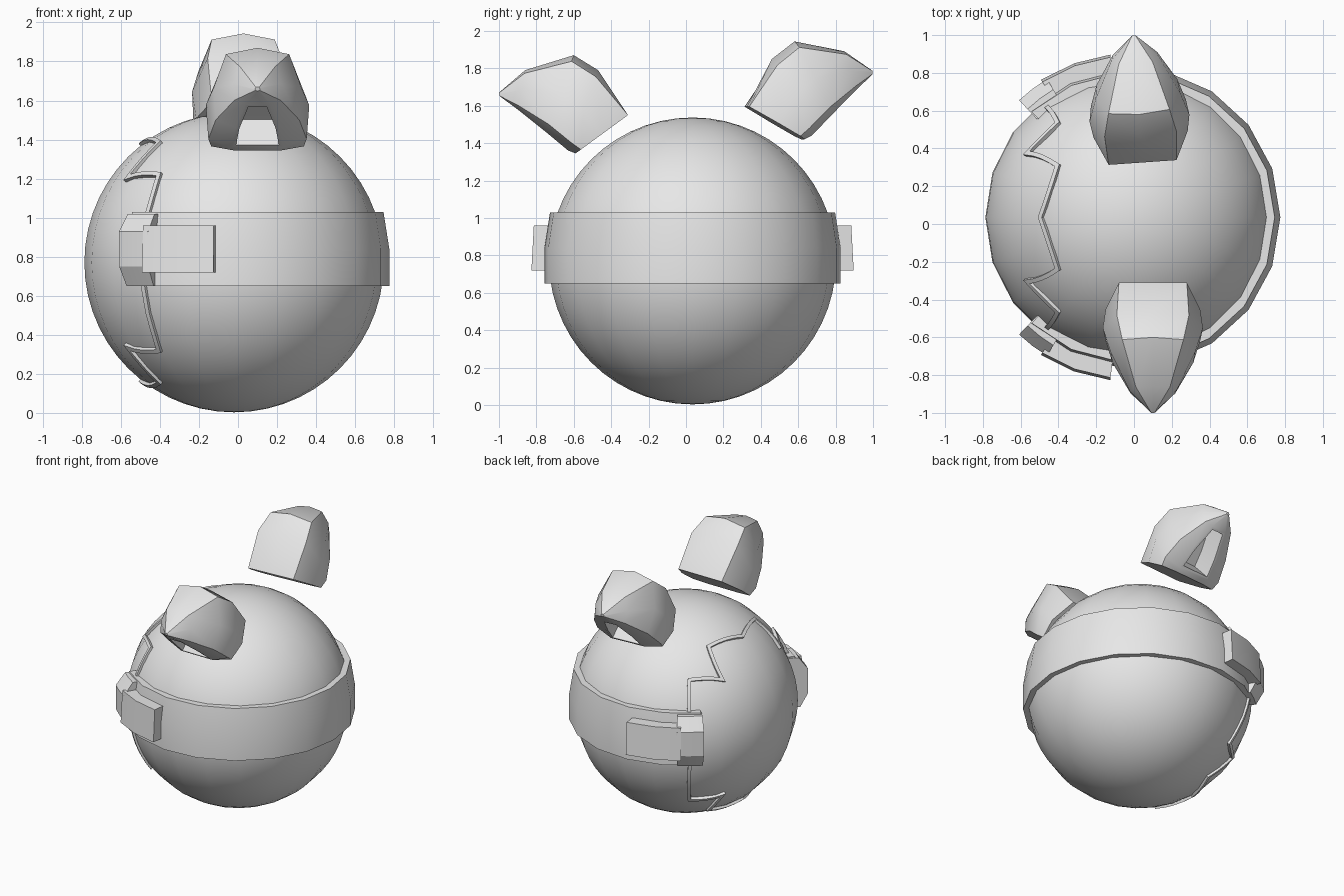
import bpy, bmesh, math
from mathutils import Vector, Matrix

if "Cube" in bpy.data.objects:
    bpy.data.objects.remove(bpy.data.objects["Cube"])

C = Vector((-0.02, 0.035, 0.77))   # ball centre
R = 0.767

grey = bpy.data.materials.new("plain_grey")
grey.diffuse_color = (0.8, 0.8, 0.8, 1)
grey.use_nodes = True
grey.node_tree.nodes["Principled BSDF"].inputs["Base Color"].default_value = grey.diffuse_color


def finish(bm, name, angle=30):
    bmesh.ops.recalc_face_normals(bm, faces=bm.faces[:])
    me = bpy.data.meshes.new(name)
    bm.to_mesh(me)
    bm.free()
    ob = bpy.data.objects.new(name, me)
    bpy.context.collection.objects.link(ob)
    me.materials.append(grey)
    bpy.ops.object.select_all(action='DESELECT')
    ob.select_set(True)
    bpy.context.view_layer.objects.active = ob
    bpy.ops.object.shade_smooth_by_angle(angle=math.radians(angle))
    return ob


def loft(bm, rings, closed=False):
    """Skin a list of rings of points; cap the ends unless closed."""
    vs = [[bm.verts.new(p) for p in ring] for ring in rings]
    n, grid = len(vs[0]), []
    for i in range(len(vs) if closed else len(vs) - 1):
        a, b = vs[i], vs[(i + 1) % len(vs)]
        grid.append([bm.faces.new((a[j], a[(j + 1) % n], b[(j + 1) % n], b[j]))
                     for j in range(n)])
    if not closed:
        bm.faces.new(vs[0])
        bm.faces.new(vs[-1])
    return vs, grid


def arc(name, start, end, steps, profile, angle=30):
    """Sweep an (r, z) profile around the ball's vertical axis."""
    bm = bmesh.new()
    rings = []
    for i in range(steps + 1):
        a = math.radians(start + (end - start) * i / steps)
        rings.append([(C.x + r * math.cos(a), C.y + r * math.sin(a), z)
                      for r, z in profile])
    loft(bm, rings)
    return finish(bm, name, angle)


# Ball body
bm = bmesh.new()
bmesh.ops.create_uvsphere(bm, u_segments=20, v_segments=28, radius=R,
                          matrix=Matrix.Translation(C))
finish(bm, "ball_body", 40)

# Strap round the ball, open on the left
arc("strap", -133, 133, 14,
    [(0.69, 0.65), (0.69, 1.03), (0.765, 1.03), (0.795, 0.84), (0.795, 0.65)])

# Thick strap ends and raised plates, front and back
for side, s in (("front", -1), ("back", 1)):
    arc("strap_end_" + side, s * 121, s * 133.5, 2,
        [(0.70, 0.65), (0.70, 1.02), (0.79, 1.02), (0.855, 0.93),
         (0.855, 0.75), (0.80, 0.65)], 20)
    arc("strap_plate_" + side, s * 97, s * 123, 2,
        [(0.76, 0.72), (0.76, 0.96), (0.855, 0.96), (0.868, 0.72)])

# Zigzag seam: (angle round the x axis, x offset) for one quarter, mirrored
quarter = [(0, -0.48), (24, -0.435), (42, -0.38), (52, -0.54), (66, -0.38), (90, -0.47)]
half = quarter + [(180 - a, x) for a, x in quarter[-2::-1]]
path = half + [(360 - a, x) for a, x in half[-2:0:-1]]
dirs = []
for i, (a0, x0) in enumerate(path):
    a1, x1 = path[(i + 1) % len(path)]
    a1 += 360 if a1 < a0 else 0
    for k in range(4):
        a = math.radians(a0 + (a1 - a0) * k / 4)
        x = x0 + (x1 - x0) * k / 4
        r = math.sqrt(R * R - x * x)
        dirs.append(Vector((x, -r * math.cos(a), r * math.sin(a))) / R)
rings = []
for i, d in enumerate(dirs):
    t0 = (d - dirs[i - 1]).normalized()
    t1 = (dirs[(i + 1) % len(dirs)] - d).normalized()
    side = d.cross(t0 + t1).normalized()
    w = 0.012 / max(0.5, side.dot(d.cross(t1).normalized()))
    rings.append([C + d * 0.745 - side * w, C + d * 0.745 + side * w,
                  C + d * 0.782 + side * w, C + d * 0.782 - side * w])
bm = bmesh.new()
loft(bm, rings, closed=True)
finish(bm, "zigzag_seam")

# Hollow pointed caps: local +y is outward; sections run from lower to upper edge
SECTION = [(-0.5, 0), (0.5, 0), (0.95, 0.1), (1, 0.5), (0.72, 0.92), (0, 1),
           (-0.72, 0.92), (-1, 0.5), (-0.95, 0.1)]
SPINE = [  # lower (y, z), upper (y, z), half width
    ((0.14, -0.105), (-0.14, 0.10), 0.25),
    ((0.18, -0.09), (0.02, 0.34), 0.265),
    ((0.30, 0.01), (0.15, 0.42), 0.225),
    ((0.45, 0.13), (0.41, 0.34), 0.125),
    ((0.545, 0.20), (0.55, 0.22), 0.012)]


def cap(name, matrix):
    bm = bmesh.new()
    rings = []
    for i, (lo, up, w) in enumerate(SPINE):
        ring = []
        for u, v in SECTION:
            if i == 0 and v > 0.9:
                v = 1          # flat upper edge at the base
            ring.append((u * w, lo[0] + (up[0] - lo[0]) * v,
                         lo[1] + (up[1] - lo[1]) * v))
        rings.append(ring)
    _, grid = loft(bm, rings)
    bmesh.ops.recalc_face_normals(bm, faces=bm.faces[:])
    # Opening on the underside
    mouth = [grid[1][0], grid[2][0]]
    bmesh.ops.inset_region(bm, faces=mouth, thickness=0.02, use_even_offset=True)
    bmesh.ops.inset_region(bm, faces=mouth, thickness=0.012, depth=-0.16,
                           use_even_offset=True)
    bm.transform(matrix)
    finish(bm, name, 35)


cap("pointed_cap_front", Matrix.Translation((0.10, -0.45, 1.45)) @ Matrix.Scale(-1, 4, (0, 1, 0)))
cap("pointed_cap_back", Matrix.Translation((0.035, 0.475, 1.51))
    @ Matrix.Rotation(math.radians(4), 4, 'Z') @ Matrix.Rotation(math.radians(6), 4, 'X'))
